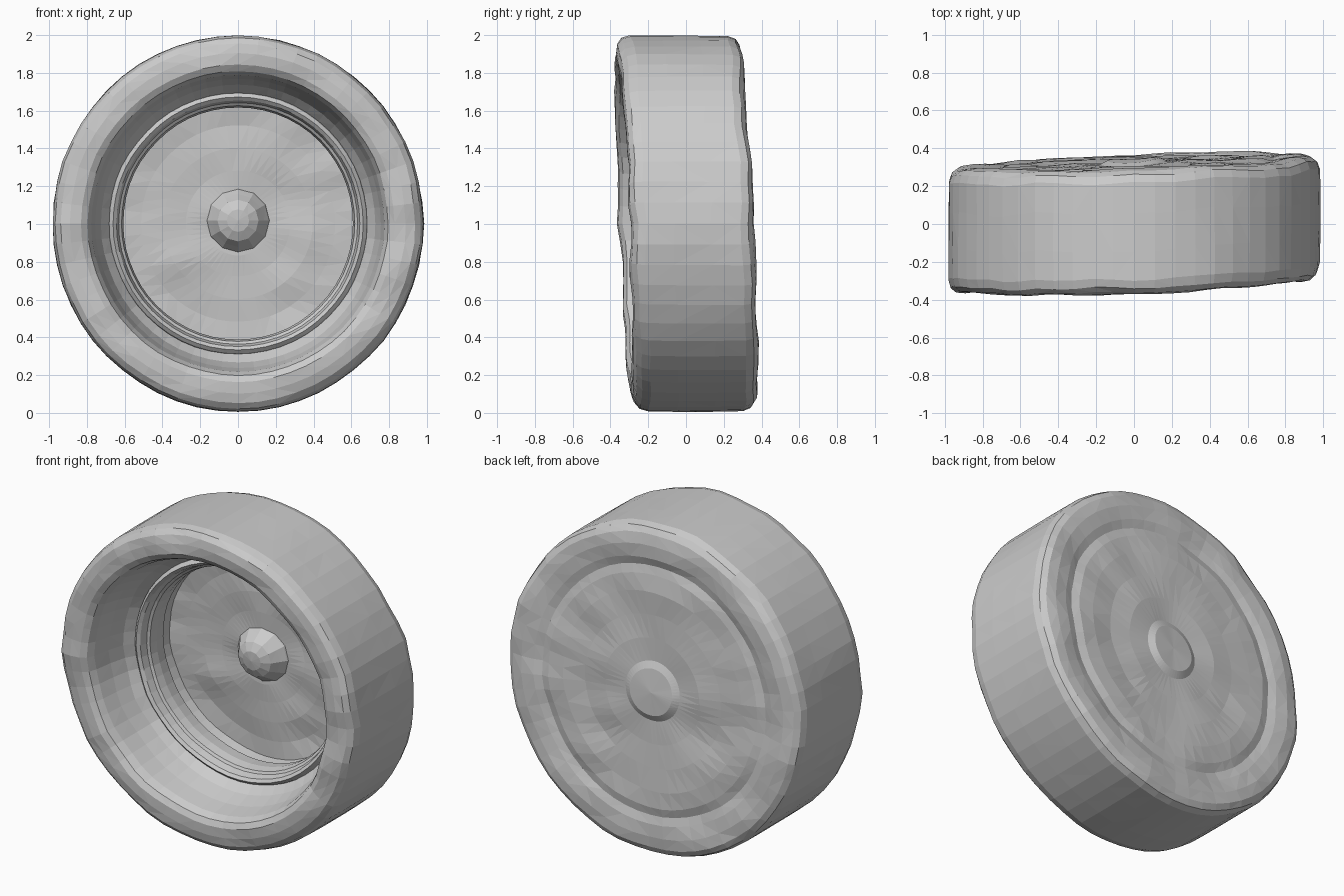
import bpy, bmesh, math
from mathutils import Vector, noise

if "Cube" in bpy.data.objects:
    bpy.data.objects.remove(bpy.data.objects["Cube"])

CENTRE_Z = 1.003
SEGMENTS = 56


def worn(v, amount):
    """Add the uneven worn surface, then lean the wheel slightly as a shear."""
    n = noise.noise_vector(Vector((v.x * 3.1, v.y * 2.0, v.z * 5.5)) + Vector((7.3, 2.1, 4.7)))
    r = math.hypot(v.x, v.z)
    x, y, z = v.x, v.y + n.y * amount, v.z
    if r > 0.01:
        k = 1 + n.x * amount * 0.3
        x, z = x * k, z * k
    y += 0.034 * x - 0.043 * z
    return Vector((x * 0.988, y, z + CENTRE_Z))


def lathe(name, profile, segments=SEGMENTS, amount=0.012, closed=False):
    """Revolve (radius, y) points around the wheel axis."""
    bm = bmesh.new()
    rings = []
    for r, y in profile:
        if r == 0:
            rings.append([bm.verts.new((0, y, 0))] * segments)
        else:
            rings.append([bm.verts.new((r * math.cos(2 * math.pi * i / segments), y,
                                        r * math.sin(2 * math.pi * i / segments)))
                          for i in range(segments)])
    pairs = list(zip(rings, rings[1:]))
    if closed:
        pairs.append((rings[-1], rings[0]))
    for a, b in pairs:
        for i in range(segments):
            j = (i + 1) % segments
            corners = list(dict.fromkeys((a[i], a[j], b[j], b[i])))
            bm.faces.new(corners)
    bmesh.ops.recalc_face_normals(bm, faces=bm.faces)
    for v in bm.verts:
        v.co = worn(v.co, amount)
    bmesh.ops.triangulate(bm, faces=bm.faces)
    mesh = bpy.data.meshes.new(name)
    bm.to_mesh(mesh)
    bm.free()
    obj = bpy.data.objects.new(name, mesh)
    bpy.context.collection.objects.link(obj)
    return obj


# Wheel body: back face, tread, front sidewall, sloping bowl and deep floor
lathe("wheel_body", [
    (0, 0.335), (0.14, 0.335), (0.18, 0.318), (0.32, 0.325), (0.46, 0.32), (0.6, 0.325),
    (0.7, 0.322), (0.75, 0.308), (0.80, 0.322), (0.88, 0.33), (0.945, 0.322),
    (0.978, 0.30), (0.993, 0.26), (0.995, 0.1), (0.995, -0.1), (0.993, -0.25),
    (0.98, -0.295), (0.95, -0.32), (0.90, -0.328), (0.84, -0.325), (0.805, -0.305),
    (0.785, -0.26), (0.765, -0.15), (0.735, -0.05), (0.69, 0.01),
    (0.665, 0.06), (0.64, 0.15), (0.625, 0.24),
    (0.52, 0.245), (0.40, 0.24), (0.28, 0.245), (0.17, 0.24), (0, 0.24)], amount=0.022)

# Raised ring where the bowl steps down to the floor
lathe("rim_ring", [
    (0.70, 0.03), (0.688, -0.005), (0.67, -0.02), (0.652, -0.005),
    (0.64, 0.04), (0.625, 0.05), (0.615, 0.10), (0.62, 0.17), (0.68, 0.17)],
    closed=True)

# Faceted centre cap standing on the floor
cap = lathe("hub_cap", [
    (0, 0.12), (0.06, 0.128), (0.11, 0.155), (0.14, 0.20), (0.165, 0.235), (0.18, 0.27), (0, 0.27)],
    segments=12)
cap.location.z = 0.015
